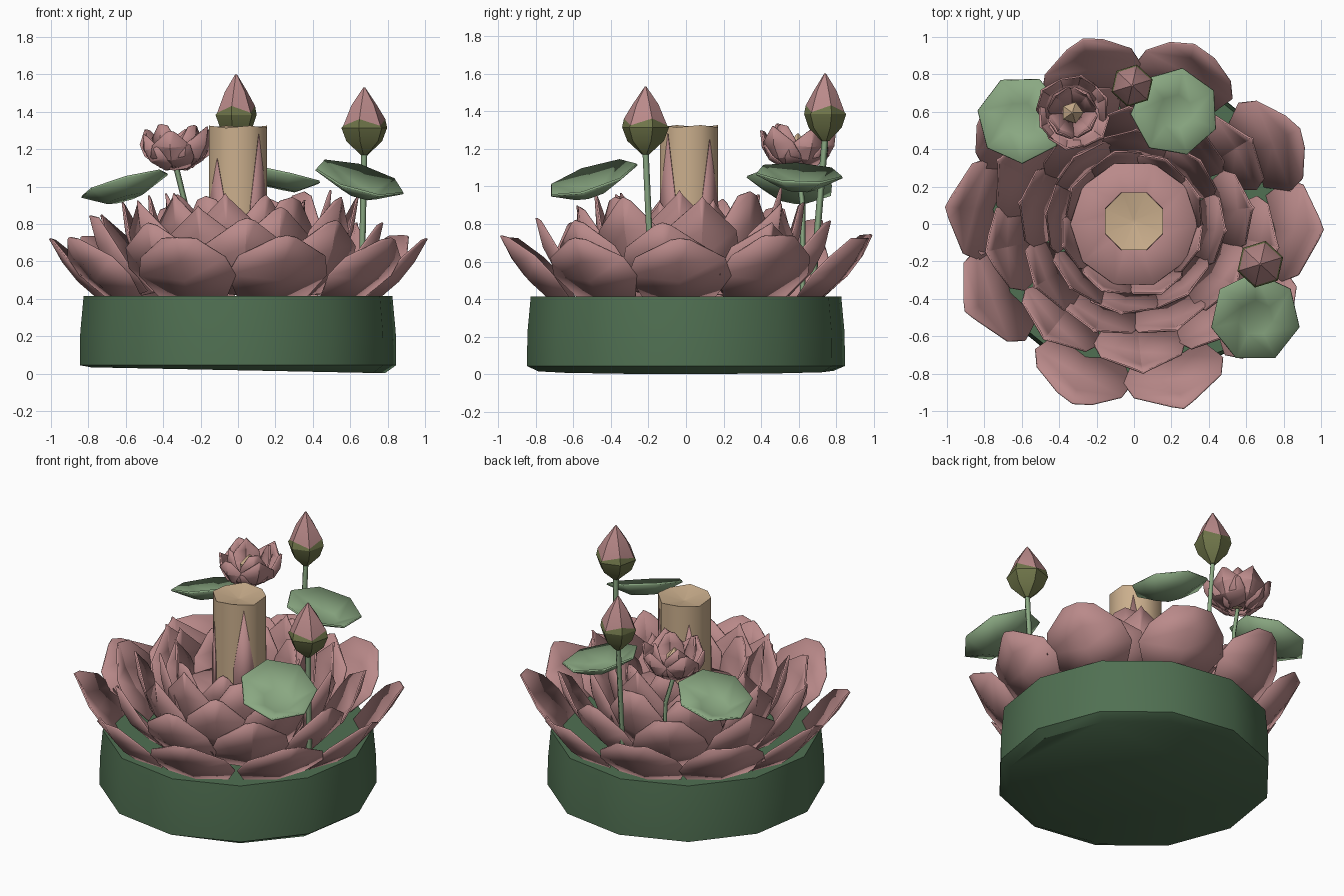
import bpy, bmesh, math, random
from mathutils import Vector

random.seed(4)
cube = bpy.data.objects.get("Cube")
if cube:
    bpy.data.objects.remove(cube, do_unlink=True)


def material(name, r, g, b):
    mat = bpy.data.materials.new(name)
    mat.use_nodes = True
    lin = [((c / 255 + 0.055) / 1.055) ** 2.4 for c in (r, g, b)] + [1]
    mat.diffuse_color = lin
    mat.node_tree.nodes["Principled BSDF"].inputs["Base Color"].default_value = lin
    return mat


PINK = material("dusty pink", 186, 138, 138)
GREEN = material("deep green", 80, 112, 82)
LEAF = material("sage green", 138, 168, 130)
OLIVE = material("olive", 112, 118, 74)
CREAM = material("cream", 203, 175, 141)


def finish(name, bm, mats, thickness=0, angle=25):
    bmesh.ops.recalc_face_normals(bm, faces=bm.faces)
    mesh = bpy.data.meshes.new(name)
    bm.to_mesh(mesh)
    bm.free()
    obj = bpy.data.objects.new(name, mesh)
    bpy.context.collection.objects.link(obj)
    for mat in mats:
        mesh.materials.append(mat)
    bpy.ops.object.select_all(action='DESELECT')
    obj.select_set(True)
    bpy.context.view_layer.objects.active = obj
    bpy.ops.object.shade_smooth_by_angle(angle=math.radians(angle))
    if thickness:
        mod = obj.modifiers.new("Thickness", 'SOLIDIFY')
        mod.thickness = thickness
        mod.offset = 0


def lathe(bm, profile, sides, centre=(0, 0, 0), turn=0, zigzag=None, caps=(True, True), split=99):
    """Rings of (radius, height); zigzag = (ring index, amount); bands from split up use material 1."""
    rings = []
    for i, (r, z) in enumerate(profile):
        ring = []
        for k in range(sides):
            a = turn + math.tau * k / sides
            dz = zigzag[1] * (-1) ** k if zigzag and zigzag[0] == i else 0
            ring.append(bm.verts.new(Vector(centre) + Vector((r * math.cos(a), r * math.sin(a), z + dz))))
        rings.append(ring)
    for i in range(len(rings) - 1):
        for k in range(sides):
            n = (k + 1) % sides
            f = bm.faces.new((rings[i][k], rings[i][n], rings[i + 1][n], rings[i + 1][k]))
            f.material_index = int(i >= split)
    if caps[0]:
        bm.faces.new(rings[0])
    if caps[1]:
        bm.faces.new(rings[-1]).material_index = int(len(rings) > split)
    return rings


def petal(bm, angle, start, end, width, bulge, cup, tip, centre):
    """Keeled, cupped petal from start to end, both (radius, height)."""
    a, b = Vector(start), Vector(end)
    d = (b - a).normalized()
    outward = Vector((d.y, -d.x))
    skew = random.uniform(-0.12, 0.12)
    rows = []
    for t, w in ((0, 0.68), (0.38, 0.98), (0.68, 0.86), (1, tip)):
        row = []
        for s in (-1, 0, 1):
            off = bulge * math.sin(math.pi * t) - cup * w * abs(s)
            p = a.lerp(b, t - 0.05 * abs(s) * t) + outward * off
            side = (s * w + skew * t) * width / 2
            row.append(bm.verts.new((
                centre[0] + p.x * math.cos(angle) - side * math.sin(angle),
                centre[1] + p.x * math.sin(angle) + side * math.cos(angle), p.y)))
        rows.append(row)
    for lo, hi in zip(rows, rows[1:]):
        for k in range(2):
            bm.faces.new((lo[k], lo[k + 1], hi[k + 1], hi[k]))


def petal_ring(name, angles, start, end, width, bulge, cup, jitter=0.03, tips=(0.08, 0.18, 0.34), centre=(0, 0)):
    bm = bmesh.new()
    for deg in angles:
        j = random.uniform(-jitter, jitter)
        petal(bm, math.radians(deg), start, (end[0] + j * 0.6, end[1] + j), width,
              bulge, cup, random.choice(tips), centre)
    finish(name, bm, [PINK], 0.01)


def around(n, first):
    return [first + 360 * k / n + random.uniform(-4, 4) for k in range(n)]


def stem(name, points, radius):
    curve = bpy.data.curves.new(name, 'CURVE')
    curve.dimensions = '3D'
    curve.bevel_depth = radius
    curve.bevel_resolution = 0
    spline = curve.splines.new('POLY')
    spline.points.add(len(points) - 1)
    for p, co in zip(spline.points, points):
        p.co = (*co, 1)
    curve.materials.append(LEAF)
    bpy.context.collection.objects.link(bpy.data.objects.new(name, curve))


# Drum base, its underside sloping slightly down to the left
bm = bmesh.new()
rings = lathe(bm, [(0.79, 0.018), (0.85, 0.045), (0.848, 0.22), (0.83, 0.415)], 12, turn=math.radians(6))
for v in rings[0]:
    v.co.z -= 0.02 * v.co.x
finish("drum_base", bm, [GREEN], angle=35)

# Main flower, from the open outer petals to the upright inner ones
petal_ring("outer_petals", (174, 209, 250, 285, 323, 357, 31, 70, 107, 141),
           (0.73, 0.385), (1.015, 0.73), 0.56, 0.03, 0.06, 0.015, (0.2, 0.35, 0.45))
petal_ring("second_petals", around(9, 274), (0.56, 0.42), (0.79, 0.82), 0.5, 0.05, 0.06)
petal_ring("third_petals", around(9, 250), (0.45, 0.44), (0.63, 0.92), 0.44, 0.045, 0.05)
petal_ring("fourth_petals", around(8, 268), (0.35, 0.46), (0.49, 0.97), 0.4, 0.04, 0.04)
petal_ring("inner_petals", around(8, 290), (0.26, 0.5), (0.39, 0.94), 0.32, 0.03, 0.03)

# Flower bowl around the central pillar
bm = bmesh.new()
lathe(bm, [(0.12, 0.62), (0.34, 0.69)], 10, caps=(True, False))
finish("flower_bowl", bm, [PINK], 0.01)

# Central pillar with a dished top
bm = bmesh.new()
lathe(bm, [(0.167, 0.5), (0.167, 1.32), (0.01, 1.29)], 8, (0, 0.015, 0), math.radians(22.5), (1, 0.006))
finish("pillar", bm, [CREAM], angle=50)

# Pointed pink markings on the diagonal faces of the pillar
bm = bmesh.new()
for k, peak in enumerate((1.25, 1.2, 1.15, 1.28)):
    a = math.radians(45 + 90 * k)
    verts = []
    for s, z in ((-0.063, 0.55), (0.063, 0.55), (0.063, 0.9), (0, peak), (-0.063, 0.9)):
        verts.append(bm.verts.new((0.157 * math.cos(a) - s * math.sin(a),
                                   0.015 + 0.157 * math.sin(a) + s * math.cos(a), z)))
    bm.faces.new(verts)
finish("pillar_markings", bm, [PINK], 0.004)


# Closed buds on stems, the lower part wrapped in an olive cup
def bud(name, x, y, z, r, h, foot):
    bm = bmesh.new()
    lathe(bm, [(0.02, 0), (r * 0.78, h * 0.2), (r, h * 0.4), (r * 0.92, h * 0.48), (r * 0.55, h * 0.74), (0.005, h)],
          6, (x, y, z), 0.3, (3, h * 0.05), split=3)
    finish(name, bm, [OLIVE, PINK], angle=30)
    stem(name + "_stem", [foot, (x, y, z + 0.02)], 0.018)


bud("rear_bud", -0.01, 0.74, 1.24, 0.115, 0.36, (0.0, 0.67, 0.42))
bud("left_bud", 0.675, -0.215, 1.17, 0.128, 0.36, (0.66, -0.18, 0.42))

# Small open flower on a stem
SMALL = (-0.33, 0.595)
petal_ring("small_flower_outer", around(6, 20), (0.06, 1.09), (0.2, 1.3), 0.24, 0.05, 0.04, 0.025,
           centre=SMALL)
petal_ring("small_flower_inner", around(4, 50), (0.05, 1.12), (0.13, 1.33), 0.18, 0.04, 0.03, 0.02,
           centre=SMALL)
bm = bmesh.new()
lathe(bm, [(0.04, 1.12), (0.06, 1.22), (0.005, 1.28)], 5, (*SMALL, 0))
finish("small_flower_centre", bm, [CREAM])
stem("small_flower_stem", [(-0.27, 0.62, 0.42), (-0.28, 0.62, 0.9), (*SMALL, 1.1)], 0.015)


# Shallow cupped leaves, tilted by their slope along x and y
def leaf(name, x, y, z, r, slope, turn):
    bm = bmesh.new()
    lathe(bm, [(r * 0.4, -0.045), (r, 0.03)], 7, (x, y, z), turn, caps=(True, False))
    for v in bm.verts:
        v.co.z += slope[0] * (v.co.x - x) + slope[1] * (v.co.y - y)
    finish(name, bm, [LEAF], 0.012, 40)


leaf("right_rear_leaf", -0.605, 0.56, 0.985, 0.235, (0.27, -0.15), 0.25)
leaf("left_rear_leaf", 0.22, 0.6, 1.04, 0.235, (-0.22, -0.05), 0.5)
leaf("left_front_leaf", 0.65, -0.5, 1.015, 0.24, (-0.27, 0.3), -0.22)
